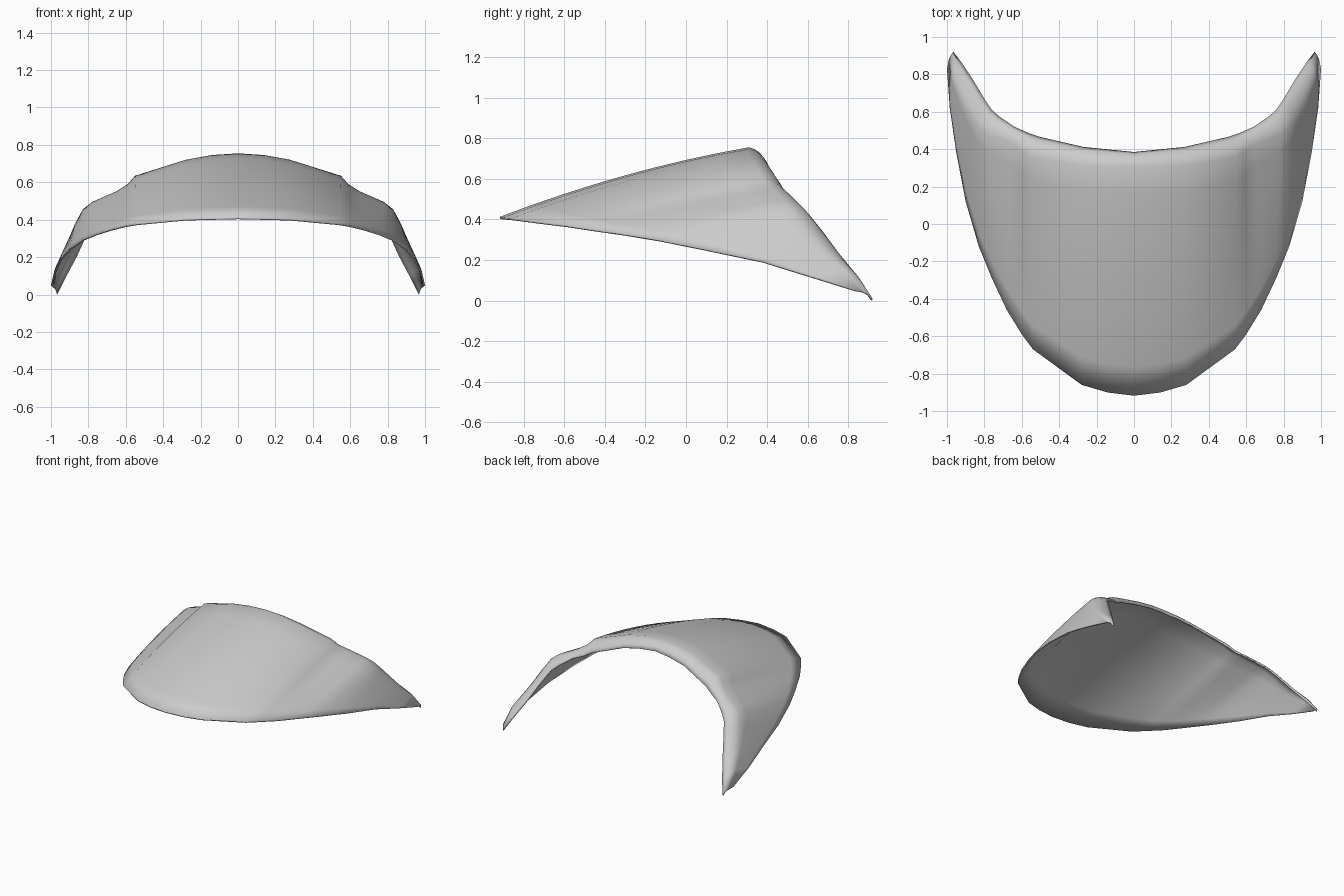
import bpy, bmesh
from mathutils import Vector as V

if "Cube" in bpy.data.objects:
    bpy.data.objects.remove(bpy.data.objects["Cube"])

# Right-half ribs, centre line to wing tip: front rim, rear crest, rolled back lip
ribs = [
    ((0, -.918, .412), (0, .31, .755), (0, .385, .69)),
    ((.28, -.86, .405), (.28, .315, .72), (.27, .412, .655)),
    ((.54, -.67, .38), (.55, .36, .635), (.50, .465, .575)),
    ((.60, -.59, .37), (.59, .385, .59), (.56, .485, .54)),
    ((.68, -.46, .35), (.65, .43, .552), (.64, .52, .51)),
    ((.76, -.29, .325), (.78, .48, .495), (.72, .575, .455)),
    ((.83, -.12, .295), (.83, .51, .455), (.76, .61, .42)),
    ((.90, .12, .245), (.868, .56, .385), (.80, .67, .345)),
    ((.95, .38, .19), (.92, .66, .265), (.86, .77, .21)),
    ((.985, .62, .115), (.973, .79, .15), (.92, .86, .095)),
    ((1.0, .83, .05), (.99, .88, .04), (.965, .92, .005)),
]
bulge = [.032, .03, .025, .012, .008, .012, .014, .012, .008, .004, 0]
N, M = 8, 4


def rib_points(front, crest, lip, b):
    f, c, l = V(front), V(crest), V(lip)
    pts = []
    for k in range(N + 1):
        t = k / N
        pts.append(f.lerp(c, t) + V((0, 0, 4 * b * t * (1 - t))))
    for k in range(1, M + 1):
        t = k / M
        r = 4 * t * (1 - t) * (l - c).length * .14
        pts.append(c.lerp(l, t) + V((0, r * .6, r * .8)))
    return pts


# Curved half shell lofted through the ribs; intermediate rib rounds the centre
rows = [rib_points(*r, b) for r, b in zip(ribs, bulge)]
mid = [(p + q) / 2 for p, q in zip(rows[0], rows[1])]
for k, p in enumerate(mid):
    s = k / (len(mid) - 1)
    p.z += .008 * min(1, s * 2)
    p.y -= .012 * (1 - s)
rows.insert(1, mid)

bm = bmesh.new()
grid = [[bm.verts.new(p) for p in row] for row in rows]
for a, b in zip(grid, grid[1:]):
    for j in range(len(a) - 1):
        bm.faces.new((a[j], b[j], b[j + 1], a[j + 1]))
mesh = bpy.data.meshes.new("visor_shell")
bm.to_mesh(mesh)
bm.free()
shell = bpy.data.objects.new("visor_shell", mesh)
bpy.context.collection.objects.link(shell)

# Mirror to both wings and give the sheet its thin wall
mirror = shell.modifiers.new("mirror", 'MIRROR')
mirror.use_clip = True
wall = shell.modifiers.new("wall", 'SOLIDIFY')
wall.thickness = .01
wall.offset = -1

bpy.context.view_layer.objects.active = shell
shell.select_set(True)
bpy.ops.object.shade_smooth_by_angle(angle=.9)
